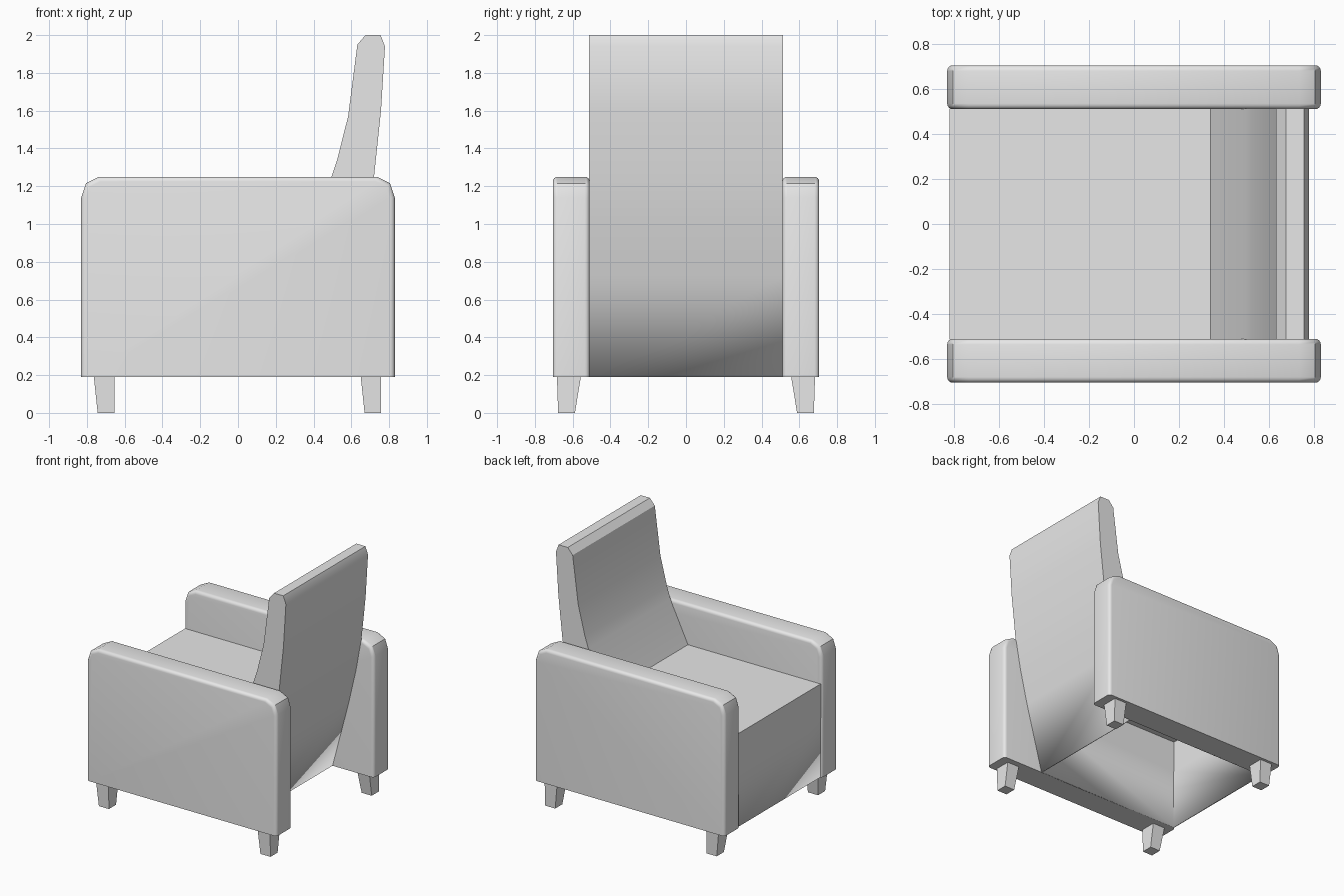
import bpy
import bmesh
import math

cube = bpy.data.objects.get("Cube")
if cube:
    bpy.data.objects.remove(cube, do_unlink=True)

grey = bpy.data.materials.new("light_grey")
grey.use_nodes = True
grey.diffuse_color = (0.8, 0.8, 0.8, 1)
grey.node_tree.nodes["Principled BSDF"].inputs["Base Color"].default_value = (0.8, 0.8, 0.8, 1)


def finish(name, bm, angle=None):
    """Turn a bmesh into a named, coloured object."""
    bmesh.ops.recalc_face_normals(bm, faces=bm.faces)
    mesh = bpy.data.meshes.new(name)
    bm.to_mesh(mesh)
    bm.free()
    mesh.materials.append(grey)
    obj = bpy.data.objects.new(name, mesh)
    bpy.context.collection.objects.link(obj)
    if angle:
        bpy.ops.object.select_all(action='DESELECT')
        obj.select_set(True)
        bpy.context.view_layer.objects.active = obj
        bpy.ops.object.shade_smooth_by_angle(angle=math.radians(angle))
    return obj


def extrude_profile(profile, y0, y1):
    """Prism from an (x, z) outline; its last-to-first side is the underside."""
    bm = bmesh.new()
    near = [bm.verts.new((x, y0, z)) for x, z in profile]
    far = [bm.verts.new((x, y1, z)) for x, z in profile]
    bm.faces.new(near)
    bm.faces.new(far)
    n = len(profile)
    for i in range(n):
        j = (i + 1) % n
        bm.faces.new((near[i], near[j], far[j], far[i]))
    bmesh.ops.recalc_face_normals(bm, faces=bm.faces)
    return bm


# Seat and backrest: one upholstered shell, open underneath
BOTTOM = 0.19
body_profile = [
    (0.47, BOTTOM), (0.61, 0.72), (0.675, 1.0), (0.72, 1.25), (0.757, 1.6),
    (0.778, 1.94), (0.755, 2.0), (0.675, 2.0), (0.632, 1.95),
    (0.583, 1.57), (0.525, 1.34), (0.495, 1.25), (0.34, 0.93),
    (-0.82, 0.93), (-0.82, 0.66), (-0.816, 0.66), (-0.816, BOTTOM),
]
bm = extrude_profile(body_profile, -0.513, 0.513)
underside = [f for f in bm.faces if all(v.co.z < BOTTOM + 0.01 for v in f.verts)]
bmesh.ops.delete(bm, geom=underside, context='FACES_ONLY')
body = finish("seat_and_backrest", bm, 25)
shell = body.modifiers.new("shell", 'SOLIDIFY')
shell.thickness = 0.014
shell.offset = -1

# Armrests: slabs with clipped top corners and rounded rims
half_arm = [(0.83, BOTTOM), (0.83, 1.14), (0.805, 1.215), (0.735, 1.25)]
arm_profile = half_arm + [(-x, z) for x, z in reversed(half_arm)]
for side, name in ((1, "left_armrest"), (-1, "right_armrest")):
    bm = extrude_profile(arm_profile, side * 0.51, side * 0.705)
    rim = [e for e in bm.edges
           if abs(e.verts[0].co.y - e.verts[1].co.y) < 0.001
           and max(v.co.z for v in e.verts) > BOTTOM + 0.01]
    bmesh.ops.bevel(bm, geom=rim, offset=0.025, segments=4, profile=0.5,
                    affect='EDGES', clamp_overlap=True)
    finish(name, bm, 40)

# Legs: square posts tapering on the front and inner sides
for side, side_name in ((1, "left"), (-1, "right")):
    for back_x, end in ((-0.655, "front"), (0.758, "back")):
        bm = bmesh.new()
        bmesh.ops.create_cube(bm, size=1)
        for v in bm.verts:
            top = v.co.z > 0
            front_x = back_x - (0.108 if top else 0.088)
            inner, outer = (0.557, 0.683) if top else (0.588, 0.677)
            v.co = (back_x if v.co.x > 0 else front_x,
                    side * (outer if v.co.y > 0 else inner),
                    BOTTOM if top else 0)
        finish(f"{side_name}_{end}_leg", bm)
